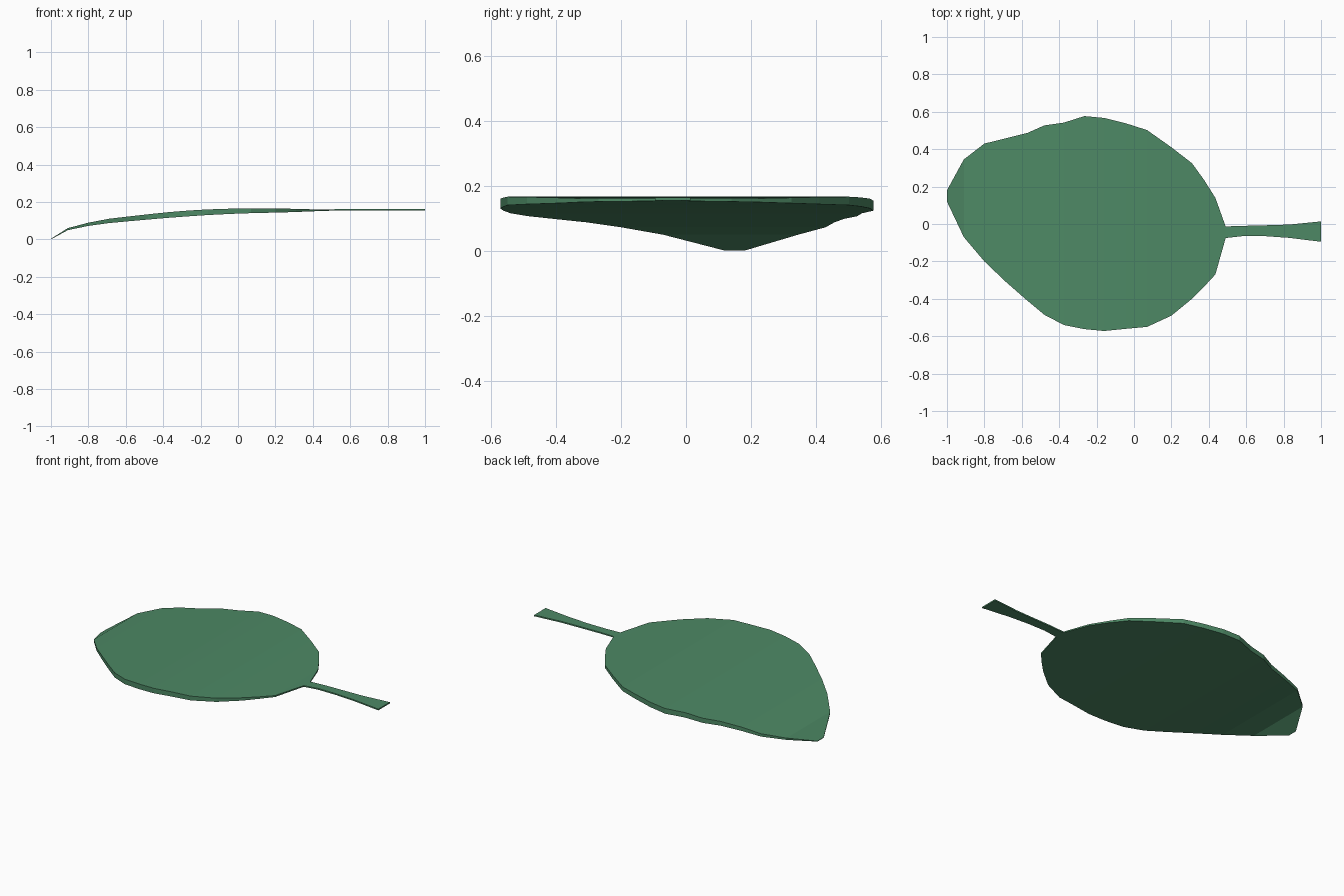
import bpy, bmesh

green = bpy.data.materials.new("leaf_green")
green.diffuse_color = (0.075, 0.25, 0.13, 1)


def slab(name, stations):
    """Closed slab lofted along x from (x, y_low, y_high, z_bottom, z_top)."""
    bm = bmesh.new()
    rings = []
    for x, y0, y1, z0, z1 in stations:
        rings.append([bm.verts.new((x, y, z)) for y, z in
                      ((y0, z0), (y1, z0), (y1, z1), (y0, z1))])
    for a, b in zip(rings, rings[1:]):
        for i in range(4):
            j = (i + 1) % 4
            bm.faces.new((a[i], a[j], b[j], b[i]))
    bm.faces.new(rings[0])
    bm.faces.new(rings[-1])
    bmesh.ops.recalc_face_normals(bm, faces=bm.faces)
    me = bpy.data.meshes.new(name)
    bm.to_mesh(me)
    bm.free()
    me.materials.append(green)
    ob = bpy.data.objects.new(name, me)
    bpy.context.collection.objects.link(ob)
    return ob


# Broad blade, drooping toward its tip
slab("leaf_blade", [
    (-1.00, 0.12, 0.18, 0.000, 0.003),
    (-0.91, -0.07, 0.345, 0.049, 0.060),
    (-0.80, -0.20, 0.43, 0.072, 0.089),
    (-0.69, -0.305, 0.457, 0.087, 0.110),
    (-0.57, -0.41, 0.487, 0.098, 0.124),
    (-0.48, -0.485, 0.527, 0.106, 0.134),
    (-0.375, -0.54, 0.542, 0.115, 0.145),
    (-0.265, -0.562, 0.577, 0.123, 0.154),
    (-0.16, -0.572, 0.567, 0.130, 0.160),
    (-0.04, -0.56, 0.537, 0.136, 0.164),
    (0.07, -0.55, 0.502, 0.140, 0.166),
    (0.20, -0.49, 0.41, 0.143, 0.165),
    (0.31, -0.40, 0.325, 0.146, 0.163),
    (0.375, -0.335, 0.235, 0.149, 0.161),
    (0.435, -0.27, 0.14, 0.151, 0.160),
    (0.49, -0.075, -0.013, 0.153, 0.160),
])

# Narrow stalk, flaring at its end
slab("leaf_stalk", [
    (0.49, -0.075, -0.013, 0.153, 0.160),
    (0.58, -0.065, -0.010, 0.155, 0.163),
    (0.70, -0.065, -0.007, 0.155, 0.163),
    (0.83, -0.074, -0.003, 0.155, 0.163),
    (1.00, -0.095, 0.014, 0.155, 0.163),
])
